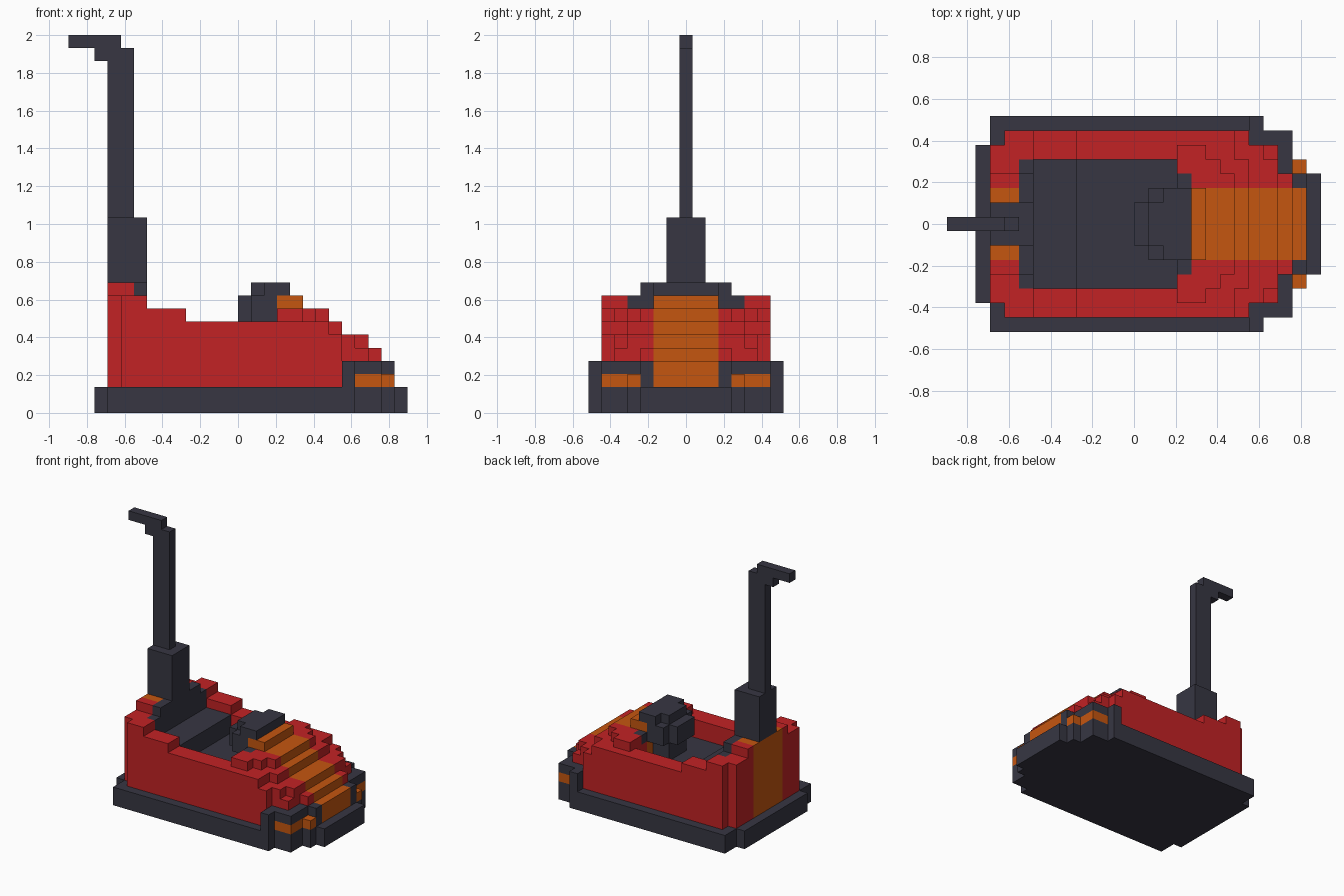
import bpy, bmesh

if "Cube" in bpy.data.objects:
    bpy.data.objects.remove(bpy.data.objects["Cube"], do_unlink=True)

U = 2 / 29  # size of one block


def material(name, rgb):
    m = bpy.data.materials.new(name)
    m.use_nodes = True
    m.diffuse_color = (*rgb, 1)
    m.node_tree.nodes["Principled BSDF"].inputs["Base Color"].default_value = (*rgb, 1)
    return m


DARK = material("charcoal", (0.038, 0.037, 0.055))
RED = material("red", (0.54, 0.016, 0.018))
ORANGE = material("orange", (0.56, 0.093, 0.005))


def part(name, mat, boxes):
    """Boxes (x0, x1, y0, y1, z0, z1) in blocks; those with y0 > 0 are mirrored."""
    bm = bmesh.new()
    for x0, x1, y0, y1, z0, z1 in boxes:
        spans = [(y0, y1), (-y1, -y0)] if y0 > 0 else [(y0, y1)]
        for a, b in spans:
            cube = bmesh.ops.create_cube(bm, size=1)
            for v in cube["verts"]:
                v.co = (U * (x1 if v.co.x > 0 else x0),
                        U * (b if v.co.y > 0 else a),
                        U * (z1 if v.co.z > 0 else z0))
    mesh = bpy.data.meshes.new(name)
    bm.to_mesh(mesh)
    bm.free()
    mesh.materials.append(mat)
    obj = bpy.data.objects.new(name, mesh)
    bpy.context.collection.objects.link(obj)
    return obj


def mid(x0, x1, half, z0, z1):
    return (x0, x1, -half, half, z0, z1)


# Rubber bumper ring with stepped corners
part("bumper_base", DARK, [mid(x0, x1, h, 0, 2) for x0, x1, h in
     ((-11, -10, 5.5), (-10, 9, 7.5), (9, 11, 6.5), (11, 12, 4.5), (12, 13, 3.5))])

# Headlights and their dark surrounds
part("headlight", ORANGE, [
    (9, 11, 5.5, 6.5, 2, 3), (10, 11, 3.5, 5.5, 2, 3), (11, 12, 3.5, 4.5, 2, 3)])
part("headlight_surround", DARK, [
    (8, 9, 6.5, 7.5, 2, 4), (8, 9, 5.5, 6.5, 2, 4), (9, 11, 5.5, 6.5, 3, 4),
    (10, 11, 3.5, 5.5, 3, 4), (11, 12, 2.5, 3.5, 2, 4)])

# Side walls rising towards the rear
part("side_wall", RED, [
    (-9, 8, 4.5, 6.5, 2, 6), (-9, 7, 4.5, 6.5, 6, 7),
    (-9, -4, 4.5, 6.5, 7, 8), (-9, -7, 4.5, 6.5, 8, 9)])

# Tail panels with a central stripe
part("tail_panel", RED, [
    (-10, -9, 2.5, 5.5, 2, 9), (-9, -8, 2.5, 4.5, 2, 9), (-10, -8, 2.5, 3.5, 9, 10)])
part("tail_stripe", ORANGE, [mid(-10, -8, 2.5, 2, 10)])

# Stepped hood: red flanks around an orange stripe
part("hood_flank", RED, [
    (3, 10, 2.5, 5.5, 2, 5), (10, 11, 2.5, 3.5, 2, 5),
    (3, 9, 2.5, 5.5, 5, 6), (9, 10, 2.5, 4.5, 5, 6),
    (3, 7, 2.5, 5.5, 6, 7), (7, 8, 2.5, 4.5, 6, 7),
    (3, 5, 3.5, 5.5, 7, 8), (5, 6, 2.5, 4.5, 7, 8),
    (4, 5, 2.5, 3.5, 7, 8), (6, 7, 2.5, 3.5, 7, 8)])
part("hood_stripe", ORANGE, [mid(3, x1, 2.5, z0, z1) for x1, z0, z1 in
     ((12, 2, 4), (11, 4, 5), (10, 5, 6), (8, 6, 7), (7, 7, 8), (5, 8, 9))])

# Cockpit
part("cockpit_floor", DARK, [mid(-4, 3, 4.5, 2, 5)])
part("seat", DARK, [mid(-7, -4, 4.5, 2, 7), mid(-8, -7, 4.5, 2, 9), mid(-8, -7, 3.5, 9, 10)])
part("dashboard_end", DARK, [(3, 4, 2.5, 3.5, 7, 8)])
part("steering_wheel", DARK, [
    mid(1, 3, 1.5, 5, 7), mid(0, 1, 1.5, 7, 9), mid(1, 3, 2.5, 7, 9),
    mid(1, 2, 1.5, 9, 10), mid(2, 4, 2.5, 9, 10)])

# Power pole with its contact arm
part("pole_socket", DARK, [mid(-10, -7, 1.5, 10, 15)])
part("pole", DARK, [mid(-10, -8, 0.5, 15, 27)])
part("contact_arm", DARK, [mid(-11, -8, 0.5, 27, 28), mid(-13, -9, 0.5, 28, 29)])
